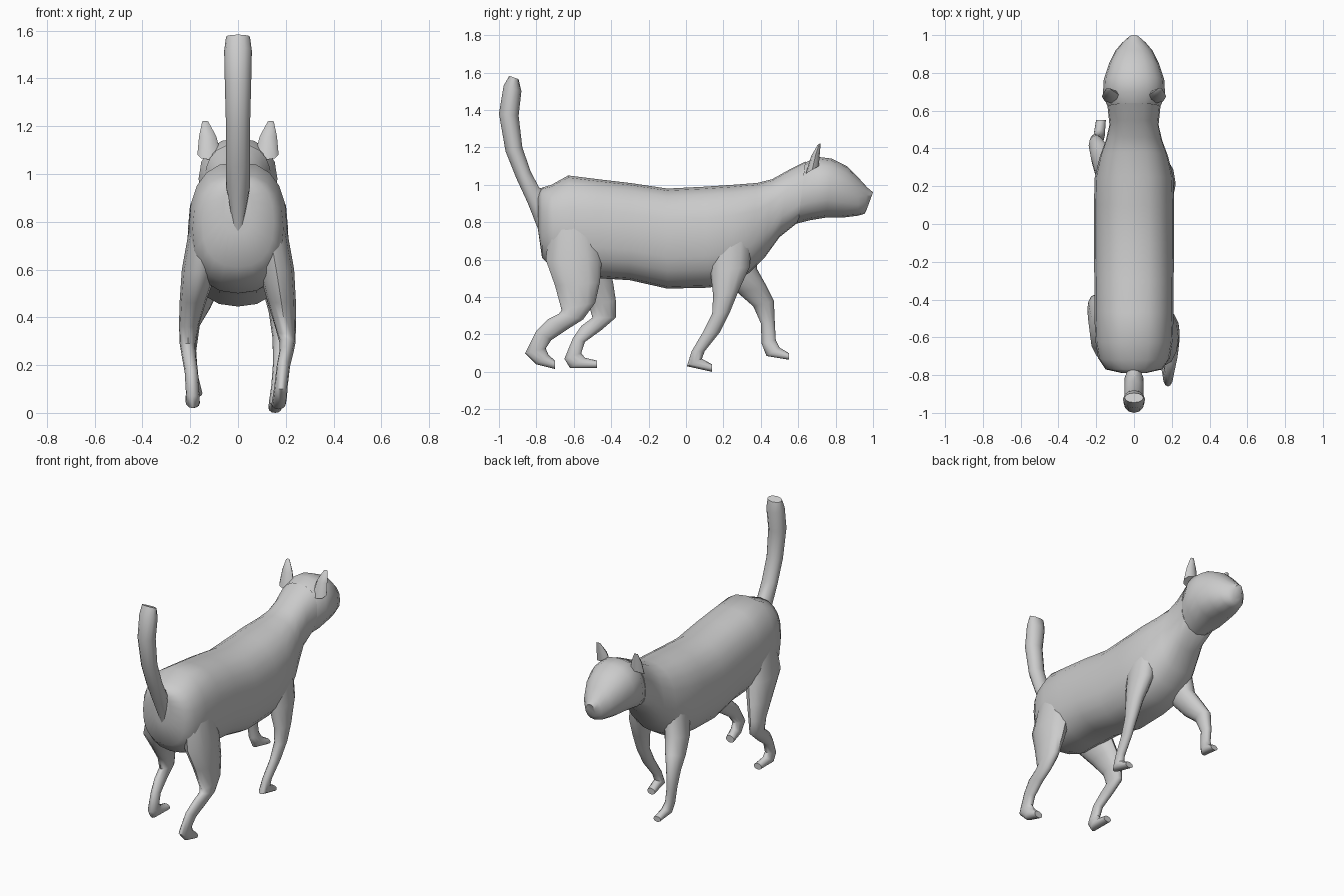
import bpy, bmesh, math


def loft(name, rings, sides=12, power=2.0, mirror=False):
    """Skin rings given as (front/top y, z, back/bottom y, z, centre x, half width)."""
    bm = bmesh.new()
    loops = []
    for ay, az, by, bz, cx, hw in rings:
        loop = []
        for i in range(sides):
            t = 2 * math.pi * i / sides
            c, s = math.cos(t), math.sin(t)
            c = math.copysign(abs(c) ** (2 / power), c)
            s = math.copysign(abs(s) ** (2 / power), s)
            loop.append(bm.verts.new((cx + hw * c,
                                      (ay + by) / 2 + s * (ay - by) / 2,
                                      (az + bz) / 2 + s * (az - bz) / 2)))
        loops.append(loop)
    for a, b in zip(loops, loops[1:]):
        for i in range(sides):
            j = (i + 1) % sides
            bm.faces.new((a[i], a[j], b[j], b[i]))
    bm.faces.new(loops[0])
    bm.faces.new(loops[-1])
    bmesh.ops.recalc_face_normals(bm, faces=bm.faces)
    mesh = bpy.data.meshes.new(name)
    bm.to_mesh(mesh)
    bm.free()
    ob = bpy.data.objects.new(name, mesh)
    bpy.context.collection.objects.link(ob)
    if mirror:
        ob.modifiers.new("mirror", 'MIRROR')
    bpy.ops.object.select_all(action='DESELECT')
    ob.select_set(True)
    bpy.context.view_layer.objects.active = ob
    bpy.ops.object.shade_smooth_by_angle(angle=math.radians(50))
    return ob


# Trunk from rump to neck
loft("body", [
    (-.79, .95, -.79, .75, 0, .06),
    (-.77, .985, -.77, .61, 0, .15),
    (-.72, 1.0, -.70, .54, 0, .19),
    (-.63, 1.05, -.60, .50, 0, .205),
    (-.47, 1.03, -.46, .50, 0, .21),
    (-.30, 1.01, -.30, .49, 0, .21),
    (-.10, .98, -.10, .445, 0, .212),
    (.10, .99, .12, .45, 0, .212),
    (.25, 1.0, .24, .47, 0, .208),
    (.38, 1.01, .34, .53, 0, .18),
    (.46, 1.03, .42, .61, 0, .15),
    (.55, 1.08, .50, .72, 0, .13),
    (.64, 1.125, .60, .80, 0, .14)], sides=20, power=2.4)

# Head with tapering muzzle
loft("head", [
    (.62, 1.11, .58, .79, 0, .13),
    (.70, 1.15, .66, .81, 0, .165),
    (.78, 1.14, .75, .825, 0, .16),
    (.86, 1.10, .84, .825, 0, .132),
    (.92, 1.04, .92, .835, 0, .097),
    (.97, .985, .955, .845, 0, .06),
    (1.0, .96, .967, .87, 0, .03)], sides=16, power=2.2)

# Pair of ears
loft("ears", [
    (.64, 1.06, .71, 1.10, .12, .05),
    (.67, 1.155, .715, 1.16, .127, .036),
    (.705, 1.215, .72, 1.222, .137, .013)], sides=8, mirror=True)

# Raised tail
loft("tail", [
    (-.74, .97, -.79, .76, 0, .03),
    (-.785, .985, -.845, .90, 0, .05),
    (-.83, 1.07, -.905, 1.03, 0, .05),
    (-.875, 1.2, -.965, 1.18, 0, .05),
    (-.895, 1.37, -1.0, 1.38, 0, .055),
    (-.88, 1.50, -.975, 1.53, 0, .058),
    (-.895, 1.565, -.945, 1.583, 0, .05)])

# Hind leg pushed back
loft("hind_leg_right", [
    (-.48, .85, -.72, .85, .115, .075),
    (-.45, .60, -.75, .60, .16, .075),
    (-.46, .48, -.70, .46, .182, .06),
    (-.485, .37, -.665, .33, .20, .042),
    (-.55, .28, -.68, .31, .207, .034),
    (-.63, .23, -.74, .28, .203, .03),
    (-.72, .17, -.80, .22, .19, .028),
    (-.75, .125, -.86, .10, .18, .028),
    (-.735, .09, -.80, .04, .175, .03),
    (-.70, .06, -.70, .015, .17, .03)])

# Hind leg stepping forward
loft("hind_leg_left", [
    (-.46, .85, -.71, .85, -.115, .075),
    (-.42, .60, -.72, .60, -.16, .075),
    (-.39, .48, -.60, .46, -.188, .056),
    (-.375, .38, -.52, .36, -.205, .042),
    (-.375, .29, -.50, .29, -.21, .034),
    (-.45, .225, -.56, .245, -.205, .03),
    (-.54, .16, -.605, .18, -.195, .028),
    (-.56, .10, -.65, .07, -.19, .028),
    (-.54, .075, -.62, .02, -.19, .03),
    (-.475, .06, -.475, .02, -.188, .028)])

# Front leg planted under the chest
loft("front_leg_right", [
    (.36, .78, .12, .78, .12, .07),
    (.34, .56, .13, .54, .155, .062),
    (.28, .43, .145, .41, .175, .046),
    (.235, .32, .14, .31, .18, .036),
    (.18, .21, .095, .22, .175, .028),
    (.10, .11, .03, .11, .165, .026),
    (.085, .07, .005, .03, .16, .03),
    (.14, .04, .14, 0, .155, .028)])

# Front leg reaching ahead
loft("front_leg_left", [
    (.36, .78, .15, .78, -.11, .07),
    (.38, .55, .20, .52, -.14, .07),
    (.43, .46, .28, .42, -.172, .057),
    (.47, .38, .36, .35, -.20, .04),
    (.475, .26, .40, .26, -.205, .03),
    (.48, .17, .405, .15, -.195, .027),
    (.50, .13, .43, .085, -.185, .03),
    (.55, .10, .55, .065, -.175, .026)])
